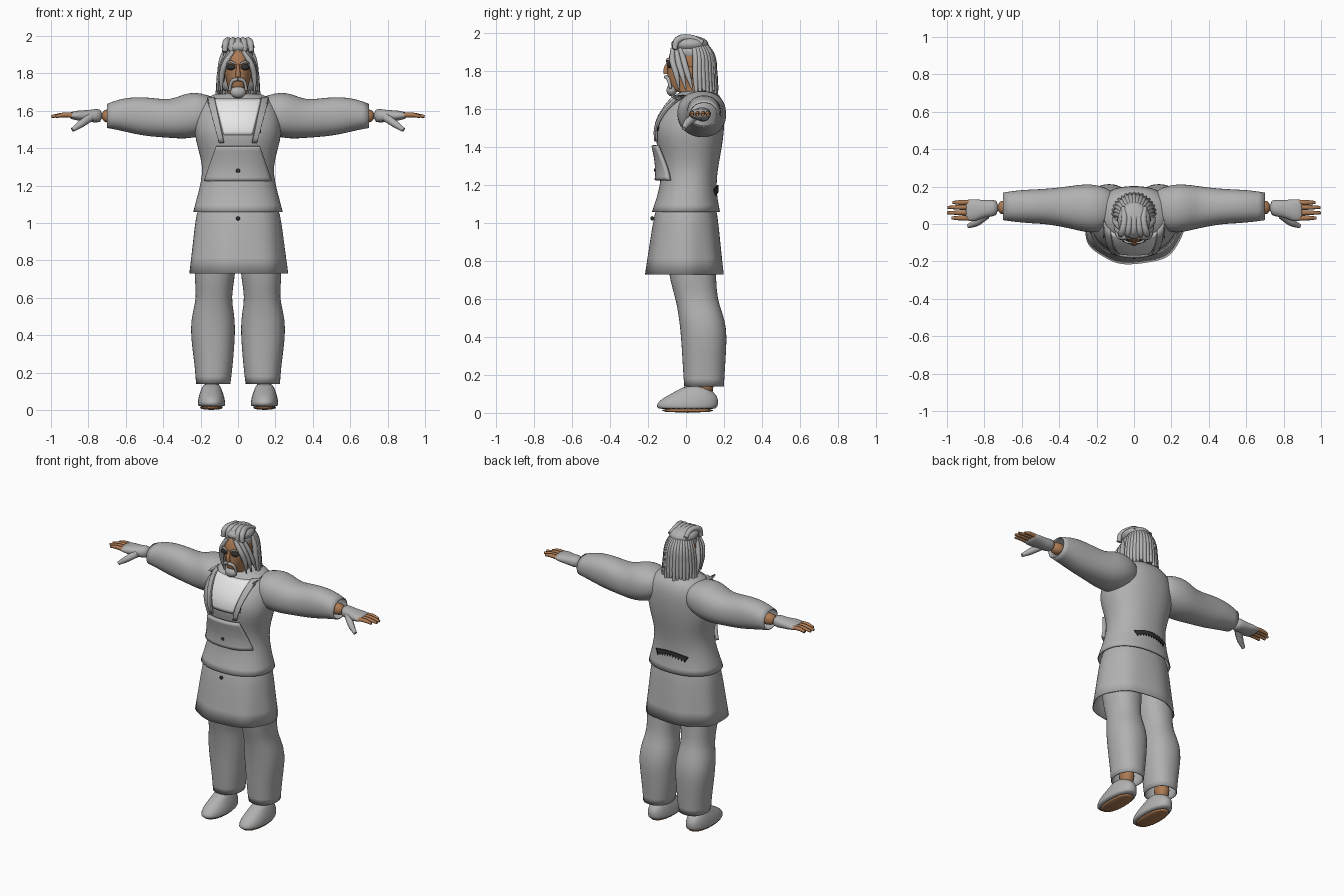
import bpy, bmesh, math
from math import sin, cos, pi
from mathutils import Vector, Matrix
from mathutils.bvhtree import BVHTree

cube = bpy.data.objects.get("Cube")
if cube:
    bpy.data.objects.remove(cube)


def material(name, *rgb):
    m = bpy.data.materials.new(name)
    m.use_nodes = True
    m.diffuse_color = (*rgb, 1)
    m.node_tree.nodes["Principled BSDF"].inputs["Base Color"].default_value = (*rgb, 1)
    return m


CLOTH = material("grey cloth", .44, .44, .44)
SHIRT = material("white shirt", .85, .85, .85)
SKIN = material("brown skin", .42, .2, .09)
DARK = material("dark", .03, .03, .03)


def finish(name, bm, mat, subsurf=0, thick=0):
    bmesh.ops.recalc_face_normals(bm, faces=bm.faces)
    me = bpy.data.meshes.new(name)
    bm.to_mesh(me)
    bm.free()
    me.materials.append(mat)
    for p in me.polygons:
        p.use_smooth = True
    ob = bpy.data.objects.new(name, me)
    bpy.context.collection.objects.link(ob)
    if subsurf:
        ob.modifiers.new("smooth", "SUBSURF").levels = subsurf
    if thick:
        mod = ob.modifiers.new("thickness", "SOLIDIFY")
        mod.thickness = thick
    return ob


def loft(name, rings, mat, axis="z", side=1, caps=(True, True), n=28, power=.9, pleat=0):
    """Rings are (position, a0, a1, b0, b1): the box that each cross-section fills."""
    bm = bmesh.new()
    loops = []
    for k, (t, a0, a1, b0, b1) in enumerate(rings):
        loop = []
        for i in range(n):
            ang = 2 * pi * i / n
            c, s = cos(ang), sin(ang)
            fold = 1 + pleat * k * cos(ang * 7)
            a = (a0 + a1) / 2 + (a1 - a0) / 2 * math.copysign(abs(c) ** power, c) * fold
            b = (b0 + b1) / 2 + (b1 - b0) / 2 * math.copysign(abs(s) ** power, s) * fold
            co = (a * side, b, t) if axis == "z" else (t * side, a, b)
            loop.append(bm.verts.new(co))
        loops.append(loop)
    for lo, hi in zip(loops, loops[1:]):
        for i in range(n):
            j = (i + 1) % n
            bm.faces.new((lo[i], lo[j], hi[j], hi[i]))
    for cap, loop in zip(caps, (loops[0], loops[-1])):
        if cap:
            bm.faces.new(loop)
    return finish(name, bm, mat, 1, 0 if all(caps) else .006)


def ball(name, centre, radii, mat):
    bm = bmesh.new()
    mtx = Matrix.Translation(centre) @ Matrix.Diagonal((*radii, 1))
    bmesh.ops.create_uvsphere(bm, u_segments=24, v_segments=14, radius=1, matrix=mtx)
    return finish(name, bm, mat)


def strand(name, points, radii, mat):
    """Tapered tube through a few points."""
    cu = bpy.data.curves.new(name, "CURVE")
    cu.dimensions = "3D"
    cu.bevel_depth = 1
    cu.bevel_resolution = 2
    cu.resolution_u = 6
    cu.use_fill_caps = True
    sp = cu.splines.new("BEZIER")
    sp.bezier_points.add(len(points) - 1)
    for bp, co, r in zip(sp.bezier_points, points, radii):
        bp.co, bp.radius = co, r
        bp.handle_left_type = bp.handle_right_type = "AUTO"
    tmp = bpy.data.objects.new(name + "_path", cu)
    bpy.context.collection.objects.link(tmp)
    bpy.context.view_layer.update()
    me = bpy.data.meshes.new_from_object(tmp.evaluated_get(bpy.context.evaluated_depsgraph_get()))
    bpy.data.objects.remove(tmp)
    bm = bmesh.new()
    bm.from_mesh(me)
    return finish(name, bm, mat)


def tree(ob):
    bpy.context.view_layer.update()
    return BVHTree.FromObject(ob, bpy.context.evaluated_depsgraph_get())


def surface_y(bvh, x, z, face=-1):
    hit = bvh.ray_cast(Vector((x, face, z)), Vector((0, -face, 0)))[0]
    return hit.y if hit else bvh.find_nearest(Vector((x, face * .1, z)))[0].y


def patch(name, bvh, z0, z1, edge0, edge1, lift, mat, face=-1, jag=0, arch=0):
    """Plate laid on a surface; edges are (left x, right x) at the bottom and top."""
    bm = bmesh.new()
    nx, nz = 20, 10
    grid = []
    for j in range(nz + 1):
        v = j / nz
        l, r = (e0 + (e1 - e0) * v for e0, e1 in zip(edge0, edge1))
        row = []
        for i in range(nx + 1):
            u = i / nx
            z = z0 + (z1 - z0) * v + jag * (i % 2) * (1 - v) - arch * (2 * u - 1) ** 2
            x = l + (r - l) * u
            row.append(bm.verts.new((x, surface_y(bvh, x, z, face) + face * lift, z)))
        grid.append(row)
    for lo, hi in zip(grid, grid[1:]):
        for i in range(nx):
            bm.faces.new((lo[i], lo[i + 1], hi[i + 1], hi[i]))
    ob = finish(name, bm, mat, 0, lift)
    ob.modifiers["thickness"].offset = 0
    return ob


# Jacket body and skirt
jacket = loft("jacket_body", [
    (1.06, -.24, .24, -.18, .18), (1.13, -.222, .222, -.155, .165),
    (1.21, -.2, .2, -.135, .16), (1.3, -.187, .187, -.13, .17),
    (1.4, -.215, .215, -.15, .19), (1.48, -.235, .235, -.17, .2),
    (1.56, -.23, .23, -.15, .205), (1.63, -.21, .21, -.1, .2),
    (1.68, -.16, .16, -.055, .175), (1.7, -.09, .09, -.01, .14)],
    CLOTH, caps=(False, True), n=36)
loft("skirt", [
    (1.1, -.2, .2, -.145, .15), (1.06, -.225, .225, -.165, .165),
    (.9, -.243, .243, -.19, .18), (.73, -.265, .265, -.215, .198)],
    CLOTH, caps=(False, False), n=56, pleat=.006)

# Shirt front, lapels, waist flap, buttons
body = tree(jacket)
patch("shirt_front", body, 1.47, 1.665, (-.075, .075), (-.125, .125), .005, SHIRT)
for s, side in ((1, "left"), (-1, "right")):
    patch(side + "_lapel", body, 1.43, 1.67, (s * .075, s * .1), (s * .125, s * .165), .012, CLOTH)
flap = patch("waist_flap", body, 1.225, 1.41, (-.175, .175), (-.115, .115), .02, CLOTH)
patch("chest_slot", body, 1.485, 1.52, (.115, .122), (.115, .122), .008, DARK)
patch("back_tear", body, 1.165, 1.2, (-.1, .1), (-.12, .12), .006, DARK, face=1, jag=.018, arch=.02)
ball("waist_button", (0, surface_y(tree(flap), 0, 1.28), 1.28), (.011, .005, .011), DARK)
ball("skirt_button", (0, -.178, 1.025), (.011, .009, .011), DARK)

# Limbs
for s, side in ((1, "left"), (-1, "right")):
    loft(side + "_sleeve", [
        (.1, .02, .17, 1.53, 1.66), (.16, -.04, .2, 1.48, 1.685),
        (.23, -.05, .215, 1.455, 1.702), (.3, -.035, .21, 1.45, 1.688),
        (.36, -.02, .2, 1.455, 1.656), (.47, 0, .188, 1.462, 1.672),
        (.55, .003, .185, 1.475, 1.675), (.63, .01, .18, 1.495, 1.665),
        (.7, .02, .168, 1.508, 1.638)], CLOTH, "x", s, caps=(True, False))
    loft(side + "_wrist", [(.62, .05, .13, 1.53, 1.61), (.74, .045, .13, 1.535, 1.613)], SKIN, "x", s)
    loft(side + "_glove", [
        (.72, .038, .137, 1.53, 1.62), (.8, .04, .125, 1.542, 1.602),
        (.85, .01, .135, 1.545, 1.604), (.89, .018, .13, 1.556, 1.594),
        (.9, .02, .128, 1.56, 1.59)], CLOTH, "x", s)
    strand(side + "_thumb", [(s * .79, .05, 1.565), (s * .84, .01, 1.53), (s * .885, -.012, 1.498)],
           (.024, .021, .012), CLOTH)
    for finger, y, tip in (("index", .032, .975), ("middle", .06, .998),
                           ("ring", .089, .996), ("little", .115, .97)):
        strand(f"{side}_{finger}_finger",
               [(s * .87, y, 1.575), (s * .93, y, 1.578), (s * tip, y, 1.57)],
               (.014, .013, .008), SKIN)
    loft(side + "_trouser_leg", [
        (.14, .04, .225, -.01, .2), (.22, .03, .23, -.016, .205),
        (.33, .02, .245, -.022, .212), (.44, .013, .256, -.03, .217),
        (.53, .022, .242, -.042, .192), (.6, .036, .222, -.055, .165),
        (.7, .018, .232, -.085, .16), (.8, .008, .235, -.1, .155),
        (1, .003, .2, -.11, .14)], CLOTH, side=s, caps=(False, True))
    loft(side + "_ankle", [(.07, .1, .18, .05, .15), (.25, .09, .19, .04, .15)], SKIN, side=s)
    loft(side + "_shoe", [
        (.018, .07, .212, -.14, .155), (.028, .067, .216, -.158, .166),
        (.06, .07, .214, -.15, .172), (.09, .08, .205, -.1, .165),
        (.125, .092, .192, -.035, .13), (.142, .105, .18, 0, .09)], CLOTH, side=s)
    loft(side + "_sole", [(0, .08, .205, -.13, .15), (.025, .075, .208, -.145, .158)], SKIN, side=s)

# Head and face
loft("head", [
    (1.62, -.1, .1, -.04, .14), (1.67, -.075, .075, -.015, .13), (1.69, -.06, .06, -.03, .12),
    (1.7, -.045, .045, -.085, .11), (1.75, -.062, .062, -.097, .12),
    (1.8, -.073, .073, -.1, .13), (1.86, -.078, .078, -.097, .13),
    (1.92, -.07, .07, -.08, .12), (1.95, -.04, .04, -.04, .08)], SKIN)
strand("nose", [(0, -.093, 1.85), (0, -.106, 1.81), (0, -.105, 1.785)], (.007, .012, .014), SKIN)
ball("beard", (0, -.075, 1.7), (.042, .028, .032), CLOTH)
for s, side in ((1, "left"), (-1, "right")):
    ball(side + "_ear", (s * .08, .02, 1.79), (.012, .022, .035), SKIN)
    ball(side + "_eye", (s * .036, -.087, 1.833), (.027, .014, .016), DARK)
    strand(side + "_eyebrow", [(s * .012, -.1, 1.85), (s * .04, -.096, 1.862), (s * .066, -.075, 1.848)],
           (.005, .007, .003), CLOTH)
    strand(side + "_moustache", [(0, -.107, 1.77), (s * .03, -.095, 1.76), (s * .045, -.08, 1.71)],
           (.01, .01, .008), CLOTH)
    # Loose locks beside the face
    for k in range(3):
        strand(f"{side}_front_lock_{k}",
               [(s * (.025 + k * .015), -.07 + k * .02, 1.92),
                (s * (.07 + k * .006), -.07 + k * .03, 1.85),
                (s * (.088 + k * .006), -.05 + k * .03, 1.78),
                (s * (.088 + k * .012), -.035 + k * .035, 1.7)],
               (.012, .016, .015, .004), CLOTH)

# Hair: cap, curtain, strands around the back, topknot
loft("hair_curtain", [
    (1.69, -.1, .1, .05, .15), (1.78, -.092, .092, .045, .15),
    (1.88, -.08, .08, .0, .14), (1.94, -.06, .06, -.03, .11)], CLOTH)
ball("hair_cap", (0, .028, 1.9), (.08, .105, .06), CLOTH)
count = 17
for k in range(count):
    a = pi * k / (count - 1)
    c, d = cos(a), sin(a)
    strand(f"hair_strand_{k}",
           [(.055 * c, .04 + .06 * d, 1.945), (.084 * c, .05 + .088 * d, 1.88),
            (.098 * c, .05 + .1 * d, 1.78), (.112 * c, .055 + .108 * d, 1.68 + .008 * (k % 3))],
           (.012, .016, .017, .009), CLOTH)
ball("topknot", (0, .02, 1.942), (.088, .098, .046), CLOTH)
for k in range(5):
    x = (k - 2) * .036
    strand(f"topknot_lock_{k}",
           [(x, -.06, 1.915), (x * .9, -.045, 1.962), (x * .7, .02, 1.975), (x * .8, .09, 1.95)],
           (.014, .019, .018, .014), CLOTH)
